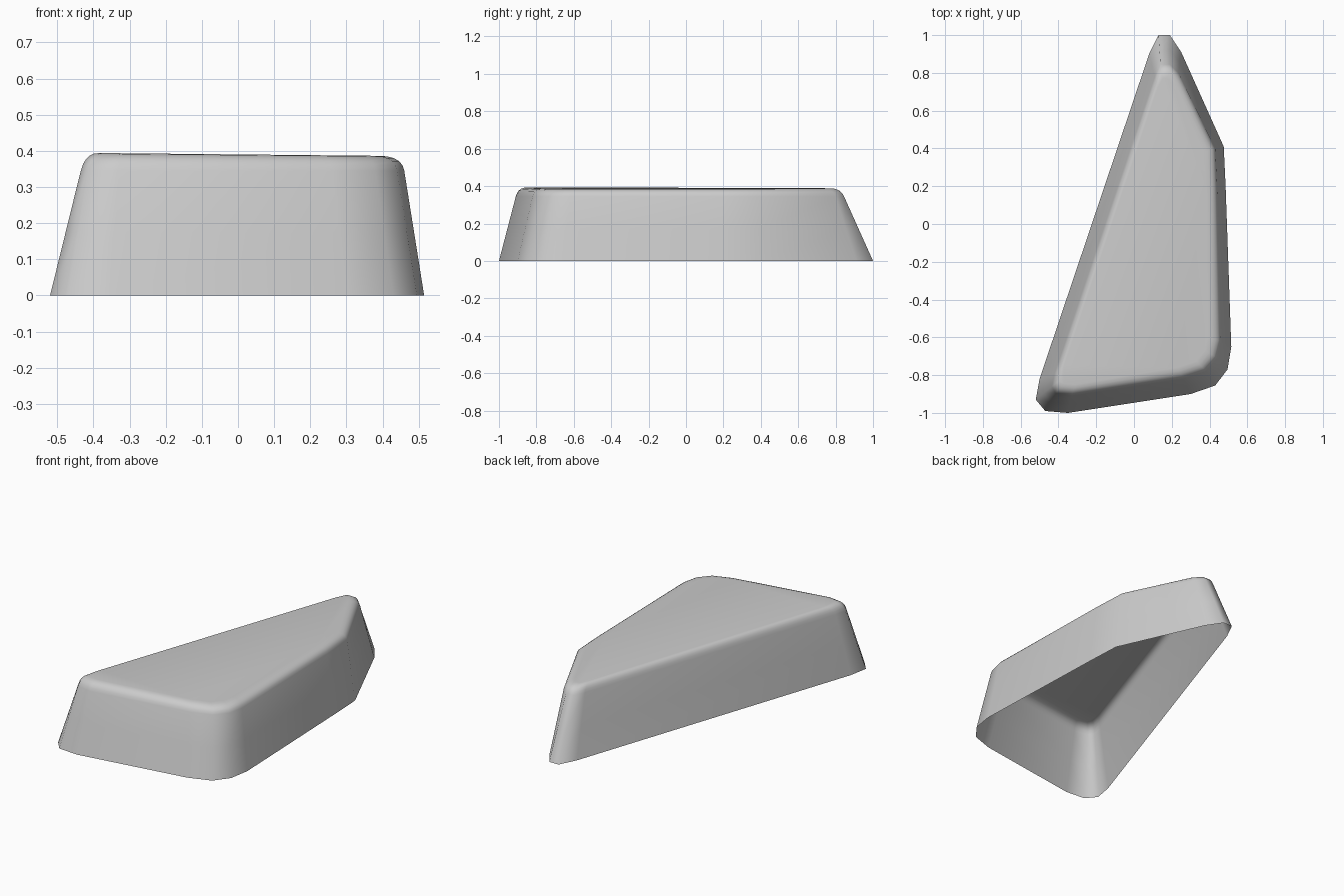
import bpy
import bmesh
from mathutils import Vector

cube = bpy.data.objects.get("Cube")
if cube:
    bpy.data.objects.remove(cube, do_unlink=True)

# Plain grey material
grey = bpy.data.materials.new("grey")
grey.use_nodes = True
colour = (0.6, 0.6, 0.6, 1)
grey.diffuse_color = colour
grey.node_tree.nodes["Principled BSDF"].inputs["Base Color"].default_value = colour

# Matching outlines: ground edge, top of the sloped wall, edge of the flat top
base_outline = [(-.52, -.93), (-.47, -.99), (-.35, -1), (.3, -.9), (.43, -.855),
                (.495, -.77), (.515, -.65), (.485, .2), (.475, .41), (.25, .91),
                (.19, 1), (.13, 1), (.08, .9), (-.5, -.82)]
wall_outline = [(-.435, -.86), (-.415, -.895), (-.33, -.91), (.26, -.82), (.38, -.78),
                (.44, -.71), (.46, -.62), (.44, .2), (.43, .4), (.235, .8),
                (.19, .845), (.14, .845), (.11, .78), (-.42, -.79)]
flat_outline = [(-.385, -.82), (-.37, -.845), (-.31, -.85), (.23, -.76), (.33, -.725),
                (.375, -.67), (.39, -.6), (.38, .2), (.37, .38), (.21, .72),
                (.18, .77), (.15, .77), (.125, .72), (-.37, -.75)]
WALL_TOP = .345
RIM_STEPS = 5


def top_height(x):
    """The flat top falls slightly from right to left."""
    return .39 - .01 * x


def column(base, wall, flat):
    """Points up one wall and round the softened rim."""
    low = Vector((*base, 0))
    start = Vector((*wall, WALL_TOP))
    end = Vector((*flat, top_height(flat[0])))
    bend = low.lerp(start, end.z / WALL_TOP)
    points = [low, low.lerp(start, 0.5)]
    for i in range(RIM_STEPS + 1):
        t = i / RIM_STEPS
        points.append(start.lerp(bend, t).lerp(bend.lerp(end, t), t))
    return points


# Open-bottomed shell: walls, rounded rim and flat top
bm = bmesh.new()
columns = [[bm.verts.new(p) for p in column(*trio)]
           for trio in zip(base_outline, wall_outline, flat_outline)]
for i, left in enumerate(columns):
    right = columns[(i + 1) % len(columns)]
    for k in range(len(left) - 1):
        bm.faces.new((left[k], right[k], right[k + 1], left[k + 1]))
bm.faces.new([c[-1] for c in columns])
for face in bm.faces:
    face.smooth = True
mesh = bpy.data.meshes.new("tapered_shell")
bm.to_mesh(mesh)
bm.free()
mesh.materials.append(grey)
shell = bpy.data.objects.new("tapered_shell", mesh)
bpy.context.collection.objects.link(shell)
